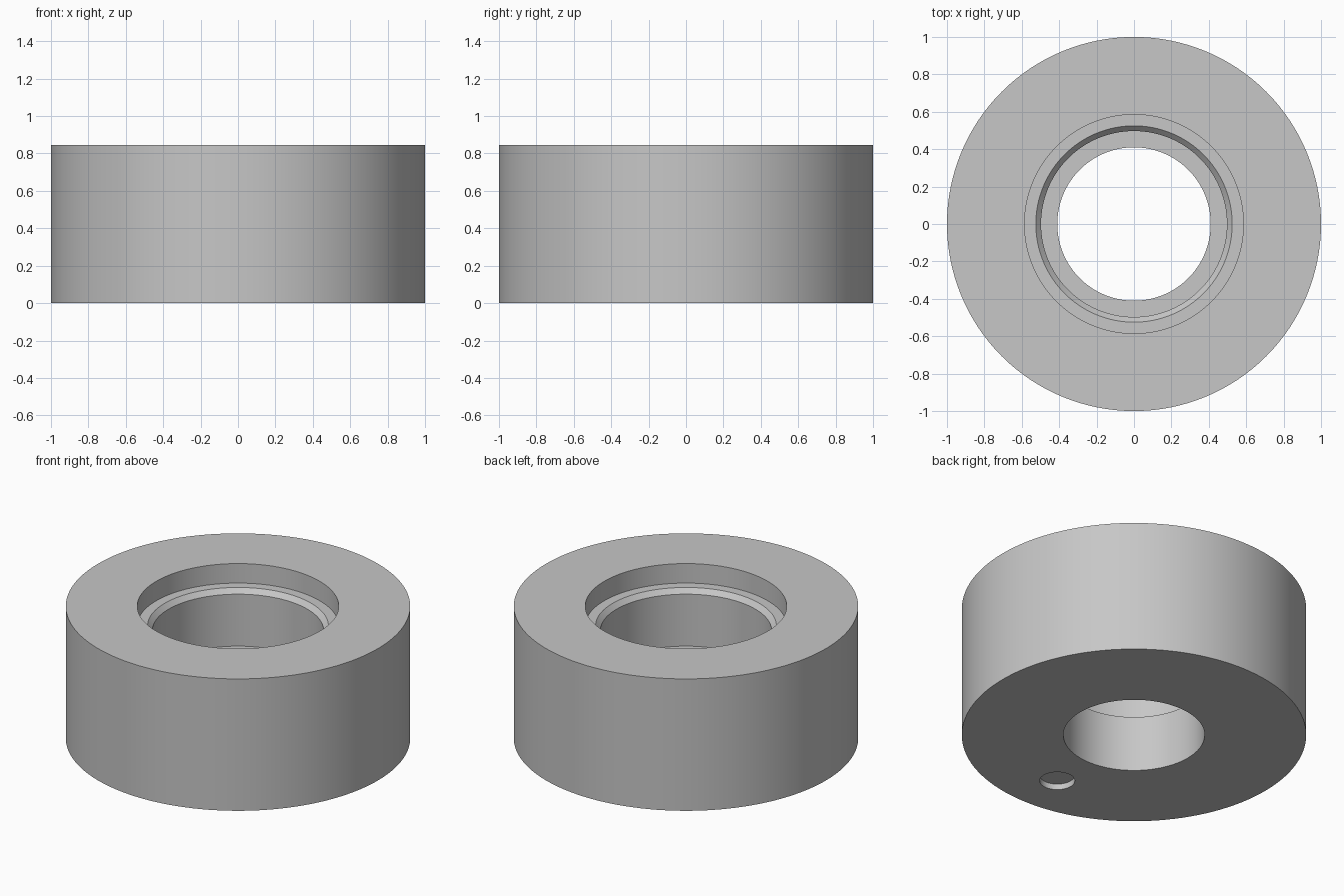
import bpy
import bmesh
import math

SEGMENTS = 128

cube = bpy.data.objects.get("Cube")
if cube:
    bpy.data.objects.remove(cube, do_unlink=True)

# One plain grey for the whole part
grey = bpy.data.materials.new("plain grey")
colour = (0.57, 0.57, 0.57, 1.0)
grey.use_nodes = True
grey.diffuse_color = colour
grey.node_tree.nodes["Principled BSDF"].inputs["Base Color"].default_value = colour


def lathe(name, profile):
    """Revolve a closed (radius, height) profile about z."""
    bm = bmesh.new()
    verts = [bm.verts.new((r, 0, z)) for r, z in profile]
    edges = [bm.edges.new((a, b)) for a, b in zip(verts, verts[1:] + verts[:1])]
    bmesh.ops.spin(bm, geom=verts + edges, cent=(0, 0, 0), axis=(0, 0, 1),
                   angle=math.tau, steps=SEGMENTS, use_merge=True)
    bmesh.ops.remove_doubles(bm, verts=bm.verts, dist=0.0001)
    bmesh.ops.recalc_face_normals(bm, faces=bm.faces)
    mesh = bpy.data.meshes.new(name)
    bm.to_mesh(mesh)
    bm.free()
    mesh.materials.append(grey)
    obj = bpy.data.objects.new(name, mesh)
    bpy.context.collection.objects.link(obj)
    return obj


# Thick ring with a stepped, chamfered bore
height = 0.845
ledge = 0.72
floor = 0.357
ring = lathe("stepped_ring", [
    (1.0, 0), (1.0, height),
    (0.585, height), (0.585, ledge),      # upper recess
    (0.525, ledge), (0.497, ledge - 0.03),  # chamfer
    (0.497, floor), (0.41, floor),        # middle bore and its floor
    (0.41, 0),                            # lower bore
])

# Shallow round locating hole in the underside
hole_depth = 0.037
bpy.ops.mesh.primitive_cylinder_add(vertices=48, radius=0.102,
                                    depth=2 * hole_depth, location=(0, -0.693, 0))
cutter = bpy.context.object
cutter.name = "locating_hole_cutter"
cutter.hide_render = True
cutter.data.materials.append(grey)

cut = ring.modifiers.new("locating hole", "BOOLEAN")
cut.operation = "DIFFERENCE"
cut.solver = "EXACT"
cut.object = cutter

bpy.ops.object.select_all(action="DESELECT")
ring.select_set(True)
bpy.context.view_layer.objects.active = ring
bpy.ops.object.modifier_apply(modifier=cut.name)
bpy.data.objects.remove(cutter, do_unlink=True)

# Smooth round walls, crisp rims
bpy.ops.object.shade_smooth_by_angle(angle=math.radians(30))
